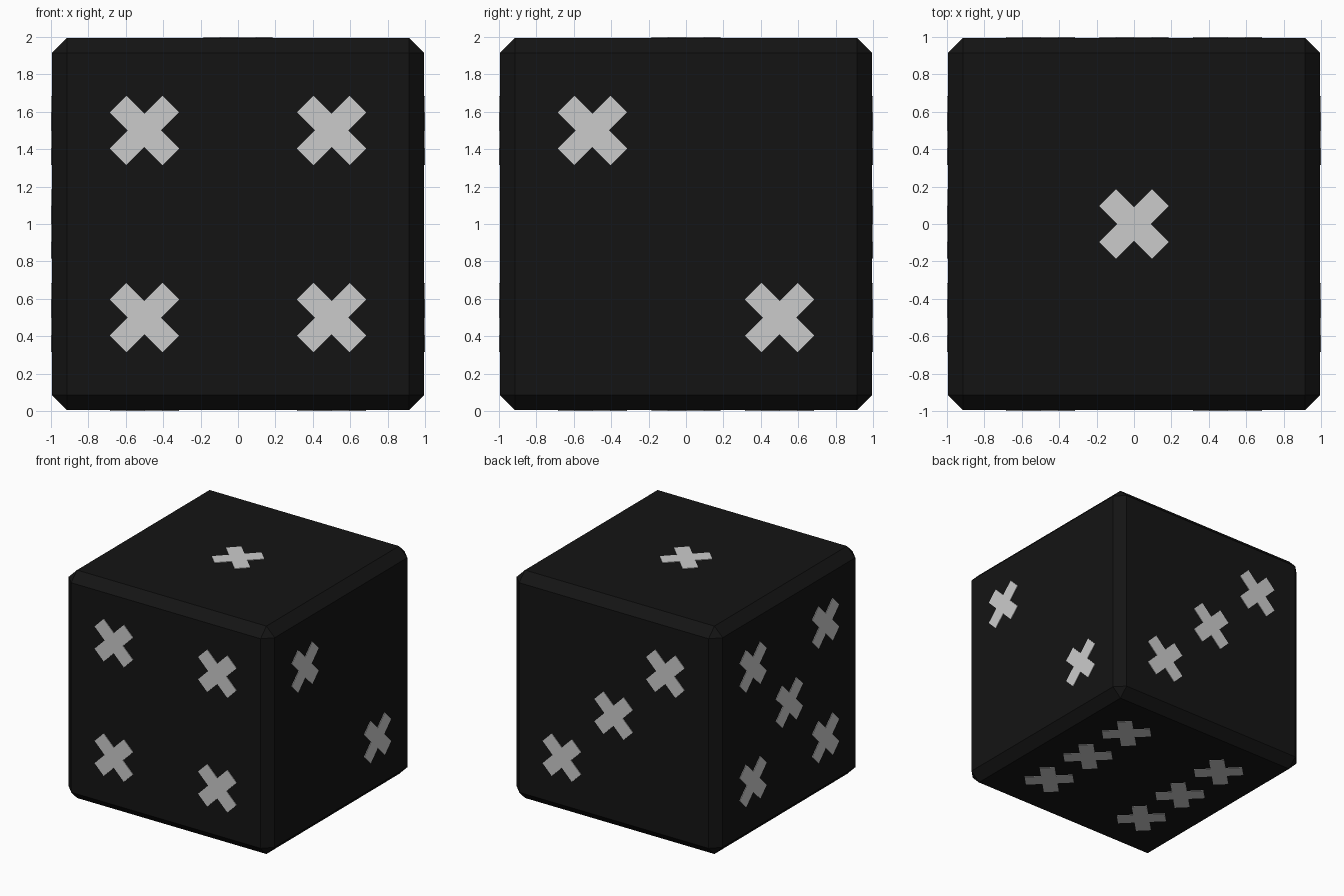
import bpy, bmesh, math
from mathutils import Matrix, Vector

if "Cube" in bpy.data.objects:
    bpy.data.objects.remove(bpy.data.objects["Cube"])

LIFT = 0.005          # how far the crosses stand proud of the faces
HALF = 1.0 - LIFT     # half size of the cube body

black = bpy.data.materials.new("black")
black.diffuse_color = (0.007, 0.007, 0.007, 1)
black.use_nodes = True
black.node_tree.nodes["Principled BSDF"].inputs["Base Color"].default_value = black.diffuse_color


def make_object(name, bm, material=None):
    mesh = bpy.data.meshes.new(name)
    bm.to_mesh(mesh)
    bm.free()
    obj = bpy.data.objects.new(name, mesh)
    bpy.context.collection.objects.link(obj)
    if material:
        mesh.materials.append(material)
    return obj


# Cube body with single-step chamfered edges
bm = bmesh.new()
bmesh.ops.create_cube(bm, size=2 * HALF)
bmesh.ops.bevel(bm, geom=bm.edges[:], offset=0.08, offset_type='OFFSET',
                segments=1, affect='EDGES')
bmesh.ops.translate(bm, verts=bm.verts, vec=(0, 0, 1))
make_object("die_body", bm, black)


def add_cross(bm, matrix, arm=0.2, width=0.0625, depth=0.01):
    """Diagonal cross plate, outer face in the local plane z = 0."""
    quarter = [(arm, -width), (arm, width), (width, width)]
    verts = []
    for i in range(4):
        turn = Matrix.Rotation(math.radians(45 + 90 * i), 3, 'Z')
        for x, y in quarter:
            verts.append(bm.verts.new(turn @ Vector((x, y, -depth))))
    base = bm.faces.new(verts)
    result = bmesh.ops.extrude_face_region(bm, geom=[base], use_keep_orig=True)
    top = [v for v in result["geom"] if isinstance(v, bmesh.types.BMVert)]
    bmesh.ops.translate(bm, verts=top, vec=(0, 0, depth))
    bmesh.ops.transform(bm, matrix=matrix, verts=verts + top)


# Each face: right direction, up direction, cross positions
X, Y, Z = Vector((1, 0, 0)), Vector((0, 1, 0)), Vector((0, 0, 1))
a = 0.5
corners = [(-a, -a), (-a, a), (a, -a), (a, a)]
faces = {
    "top_cross": (X, Y, [(0, 0)]),
    "right_crosses": (Y, Z, [(-a, a), (a, -a)]),
    "back_crosses": (-X, Z, [(-a, -a), (0, 0), (a, a)]),
    "front_crosses": (X, Z, corners),
    "left_crosses": (-Y, Z, corners + [(0, 0)]),
    "bottom_crosses": (X, -Y, corners + [(-a, 0), (a, 0)]),
}

# Crosses on the six faces
for name, (right, up, spots) in faces.items():
    normal = right.cross(up)
    turn = Matrix((right, up, normal)).transposed().to_4x4()
    bm = bmesh.new()
    for u, v in spots:
        place = Matrix.Translation(Z + normal + right * u + up * v)
        add_cross(bm, place @ turn)
    bmesh.ops.recalc_face_normals(bm, faces=bm.faces)
    make_object(name, bm)
